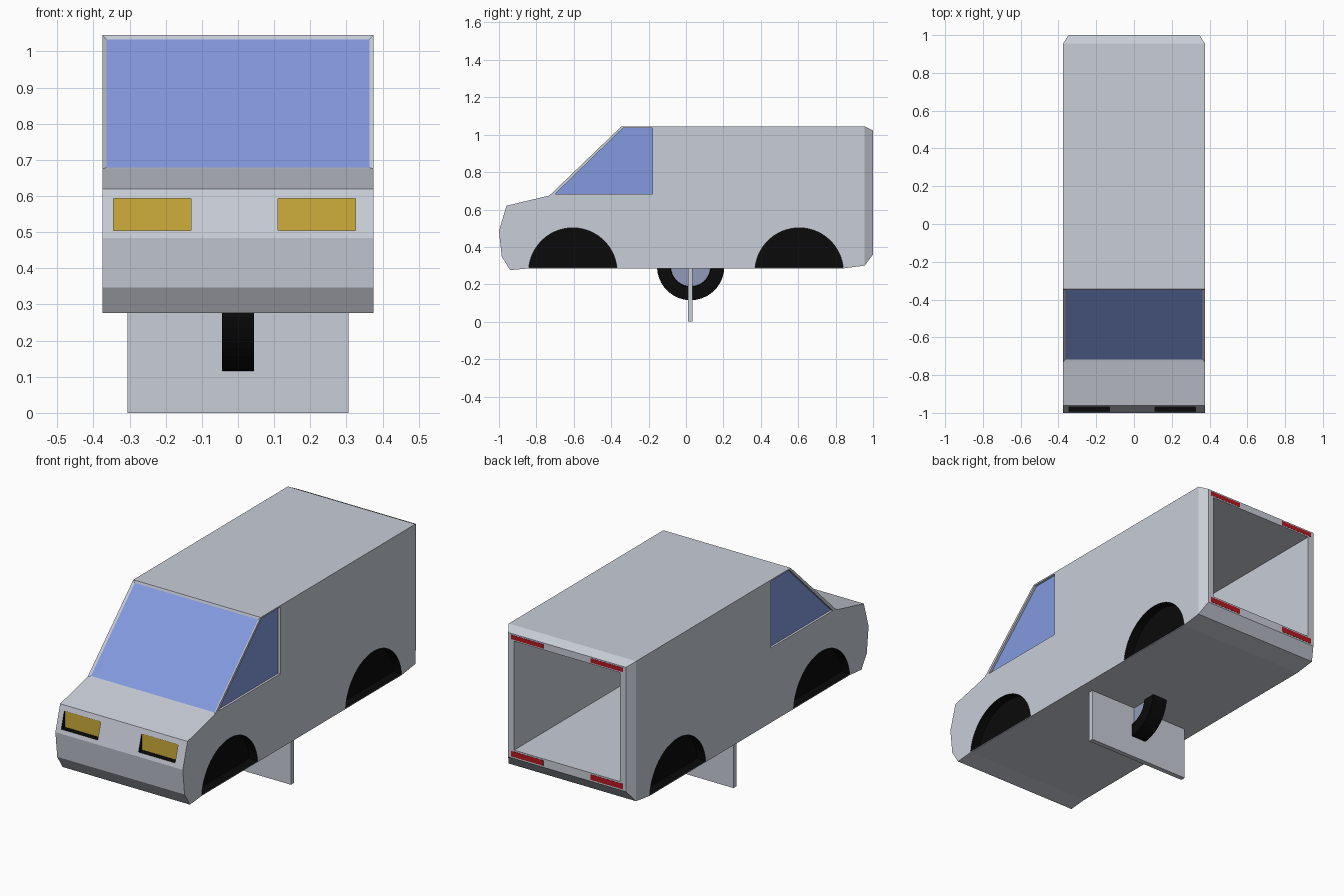
import bpy, bmesh, math
from mathutils import Matrix, Vector

if "Cube" in bpy.data.objects:
    bpy.data.objects.remove(bpy.data.objects["Cube"])


def material(name, r, g, b):
    m = bpy.data.materials.new(name)
    m.diffuse_color = (r, g, b, 1)
    m.use_nodes = True
    m.node_tree.nodes["Principled BSDF"].inputs["Base Color"].default_value = m.diffuse_color
    return m


MATS = [material("body_grey", .58, .61, .68),
        material("glass_blue", .23, .32, .74),
        material("lamp_yellow", .62, .42, .045),
        material("black", .003, .003, .003),
        material("tail_red", .45, .01, .015),
        material("hub_blue_grey", .28, .33, .48)]
GREY, BLUE, YELLOW, BLACK, RED, HUB = range(6)


def finish(bm, name):
    bmesh.ops.recalc_face_normals(bm, faces=bm.faces)
    me = bpy.data.meshes.new(name)
    bm.to_mesh(me)
    bm.free()
    for m in MATS:
        me.materials.append(m)
    ob = bpy.data.objects.new(name, me)
    bpy.context.collection.objects.link(ob)
    return ob


def prism(bm, profile, x0, x1):
    """Extrude a (y, z) profile from x0 to x1."""
    f = bm.faces.new([bm.verts.new((x0, y, z)) for y, z in profile])
    res = bmesh.ops.extrude_face_region(bm, geom=[f])
    for v in res["geom"]:
        if isinstance(v, bmesh.types.BMVert):
            v.co.x = x1
    bmesh.ops.recalc_face_normals(bm, faces=bm.faces)
    bm.normal_update()


def rect(y0, y1, z0, z1):
    return [(y0, z0), (y1, z0), (y1, z1), (y0, z1)]


def box(name, x0, x1, y0, y1, z0, z1, mat):
    bm = bmesh.new()
    prism(bm, rect(y0, y1, z0, z1), x0, x1)
    for f in bm.faces:
        f.material_index = mat
    return finish(bm, name)


def cut(target, profile, x0, x1, rule):
    """Carve a prism out of target; rule gives the colour of each cutter face."""
    bm = bmesh.new()
    prism(bm, profile, x0, x1)
    for f in bm.faces:
        f.material_index = rule(f)
    cutter = finish(bm, "cutter")
    cutter.hide_render = True
    mod = target.modifiers.new("cut", 'BOOLEAN')
    mod.operation, mod.solver, mod.object = 'DIFFERENCE', 'EXACT', cutter
    bpy.context.view_layer.objects.active = target
    bpy.ops.object.modifier_apply(modifier=mod.name)
    bpy.data.objects.remove(cutter)


# Van body: side profile with a tapered tail and an inset windscreen
W = .375
bm = bmesh.new()
prism(bm, [(-.94, .276), (-.985, .347), (-1, .484), (-.96, .62), (-.73, .675),
           (-.345, 1.045), (.955, 1.045), (.955, .30), (.84, .285), (-.84, .285)], -W, W)
rear = max(bm.faces, key=lambda f: f.normal.y)
res = bmesh.ops.extrude_face_region(bm, geom=[rear])
for v in res["geom"]:
    if isinstance(v, bmesh.types.BMVert):
        v.co = Vector((math.copysign(.347, v.co.x), 1, 1.022 if v.co.z > .6 else .36))
bmesh.ops.delete(bm, geom=[rear], context='FACES_ONLY')
bmesh.ops.recalc_face_normals(bm, faces=bm.faces)
bm.normal_update()
screen = next(f for f in bm.faces if f.normal.y < -.5 and f.calc_center_median().z > .8)
bmesh.ops.inset_individual(bm, faces=[screen], thickness=.016, depth=-.006)
screen.material_index = BLUE
body = finish(bm, "van_body")

# Open cargo bay
cut(body, rect(-.15, 1.1, .405, .985), -.312, .312, lambda f: GREY)

# Headlight recesses: yellow back, black sides
for x0, x1 in ((-.345, -.13), (.11, .325)):
    cut(body, rect(-1.1, -.963, .505, .593), x0, x1,
        lambda f: YELLOW if f.normal.y > .9 else BLACK)

# Side windows and wheel arches, both sides
window = [(-.70, .682), (-.335, 1.037), (-.18, 1.037), (-.18, .682)]
for s in (-1, 1):
    cut(body, window, s * (W - .012), s * .5,
        lambda f: BLUE if abs(f.normal.x) > .9 else GREY)
    for yc in (-.605, .605):
        a0 = math.asin(.025 / .237)
        arch = [(yc + .237 * math.cos(a), .265 + .237 * math.sin(a))
                for a in [a0 + (math.pi - 2 * a0) * i / 28 for i in range(29)]]
        cut(body, arch, s * (W - .05), s * .5, lambda f: BLACK)

# Tail light strips on the rear frame
for z0, z1 in ((.992, 1.015), (.368, .397)):
    for x0, x1 in ((-.33, -.14), (.14, .33)):
        box("tail_light", x0, x1, .995, 1.001, z0, z1, RED)

# Loose rear door panel standing under the van
box("rear_door", -.305, .305, .01, .036, 0, .59, GREY)

# Loose wheel: black tyre with recessed hub faces
bm = bmesh.new()
bmesh.ops.create_cone(bm, cap_ends=True, segments=36, radius1=.18, radius2=.18, depth=.088,
                      matrix=Matrix.Translation((0, .025, .295)) @ Matrix.Rotation(math.pi / 2, 4, 'Y'))
bm.normal_update()
caps = [f for f in bm.faces if abs(f.normal.x) > .9]
for f in bm.faces:
    f.material_index = BLACK
bmesh.ops.inset_individual(bm, faces=caps, thickness=.07, depth=0)
bmesh.ops.inset_individual(bm, faces=caps, thickness=.004, depth=-.015)
for f in caps:
    f.material_index = HUB
finish(bm, "wheel")
